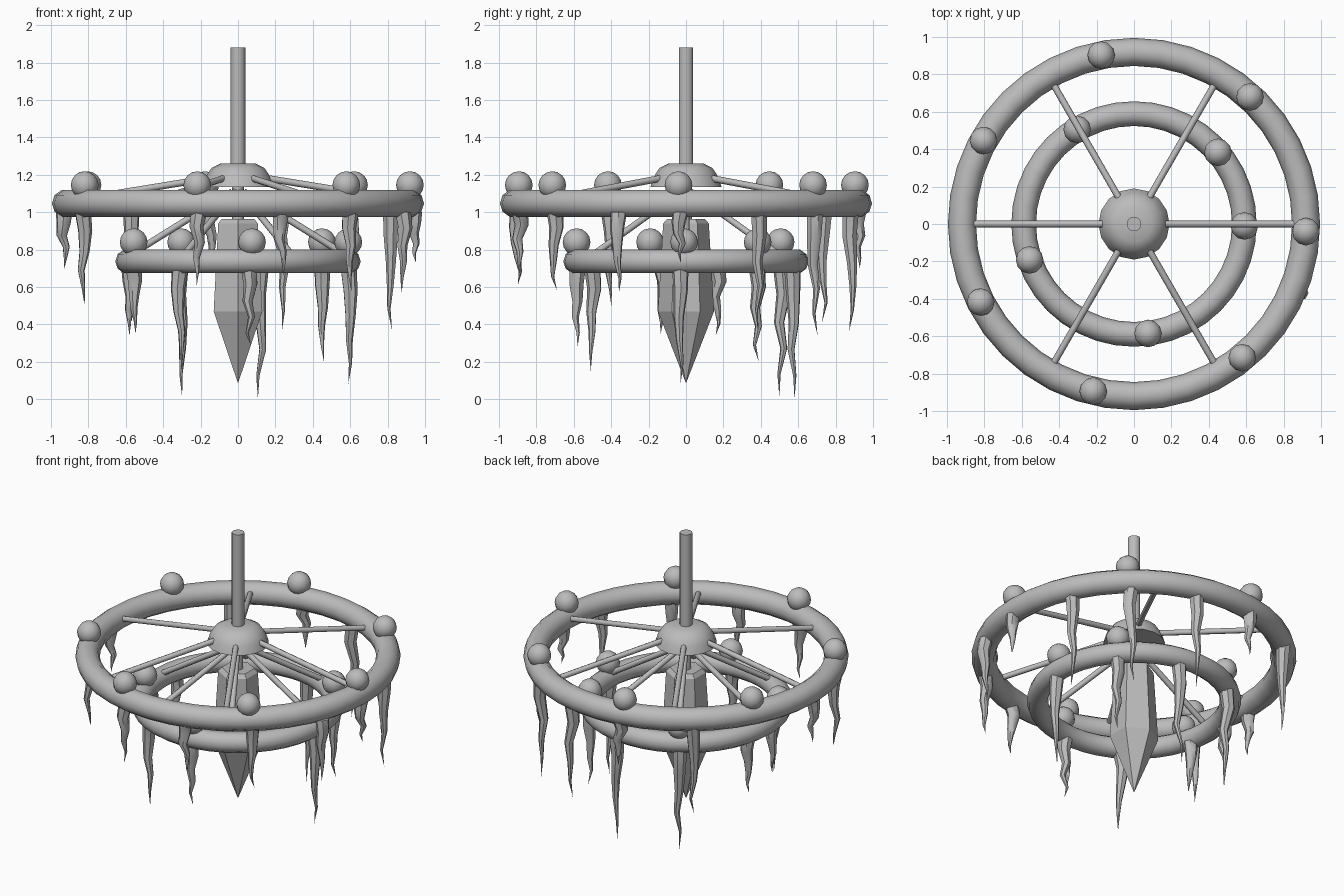
import bpy, bmesh, math, random
from mathutils import Vector

if "Cube" in bpy.data.objects:
    bpy.data.objects.remove(bpy.data.objects["Cube"])

random.seed(4)
grey = bpy.data.materials.new("frosted_grey")
grey.diffuse_color = (0.5, 0.5, 0.5, 1)
grey.use_nodes = True
grey.node_tree.nodes["Principled BSDF"].inputs["Base Color"].default_value = grey.diffuse_color


def finish(ob, name, smooth=None):
    ob.name = name
    ob.data.materials.append(grey)
    if smooth:
        bpy.ops.object.select_all(action='DESELECT')
        ob.select_set(True)
        bpy.context.view_layer.objects.active = ob
        bpy.ops.object.shade_smooth_by_angle(angle=math.radians(smooth))
    return ob


def loft(name, rings, sides, turn=0.0, smooth=None):
    """Skin of round sections given as (x, y, z, radius); radius 0 makes a point."""
    bm = bmesh.new()
    loops = []
    for x, y, z, r in rings:
        if r == 0:
            loops.append([bm.verts.new((x, y, z))] * sides)
        else:
            loops.append([bm.verts.new((x + r * math.cos(turn + math.tau * i / sides),
                                        y + r * math.sin(turn + math.tau * i / sides), z))
                          for i in range(sides)])
    for a, b in zip(loops, loops[1:]):
        for i in range(sides):
            j = (i + 1) % sides
            quad = list(dict.fromkeys((a[i], a[j], b[j], b[i])))
            bm.faces.new(quad)
    for end in (loops[0], loops[-1]):
        if end[0] is not end[1]:
            bm.faces.new(end)
    bmesh.ops.recalc_face_normals(bm, faces=bm.faces)
    me = bpy.data.meshes.new(name)
    bm.to_mesh(me)
    bm.free()
    ob = bpy.data.objects.new(name, me)
    bpy.context.collection.objects.link(ob)
    return finish(ob, name, smooth)


def ring(name, z, major, minor):
    bpy.ops.mesh.primitive_torus_add(major_radius=major, minor_radius=minor, location=(0, 0, z),
                                     major_segments=40, minor_segments=10)
    finish(bpy.context.object, name, 50)


def bar(name, p, q, r):
    p, q = Vector(p), Vector(q)
    bpy.ops.mesh.primitive_cylinder_add(vertices=8, radius=r, depth=(q - p).length, location=(p + q) / 2)
    ob = bpy.context.object
    ob.rotation_euler = (q - p).to_track_quat('Z', 'Y').to_euler()
    finish(ob, name, 50)


def balls(name, angles, major, z):
    for a in angles:
        a = math.radians(a)
        bpy.ops.mesh.primitive_uv_sphere_add(segments=12, ring_count=8, radius=0.074,
                                             location=(major * math.cos(a), major * math.sin(a), z))
        finish(bpy.context.object, name, 60)


def icicle(name, x, y, top, tip):
    rings = []
    for t, r in ((0, .045), (.2, .039), (.42, .028), (.62, .019), (.82, .009), (1, 0)):
        w = 0.014 if t else 0
        rings.append((x + random.uniform(-w, w), y + random.uniform(-w, w), top + (tip - top) * t, r))
    loft(name, rings, 7, random.random(), 50)


# rings
ring("outer_ring", 1.047, 0.92, 0.075)
ring("inner_ring", 0.737, 0.59, 0.066)

# hanging rod, hub and crystal
loft("hanging_rod", [(0, 0, 1.20, .039), (0, 0, 1.88, .039)], 14, 0, 50)
loft("crystal_stem", [(0, 0, 0.95, .032), (0, 0, 1.2, .032)], 12, 0, 50)
loft("hub", [(0, 0, 1.135, .19), (0, 0, 1.19, .172), (0, 0, 1.235, .143), (0, 0, 1.26, .095)], 16, 0, 50)
loft("crystal", [(0, 0, .965, .10), (0, 0, .94, .122), (0, 0, .47, .15), (0, 0, .085, 0)], 6, math.pi / 6)

# six spokes to each ring
for i in range(6):
    c, s = math.cos(i * math.pi / 3), math.sin(i * math.pi / 3)
    bar("upper_spoke", (.10 * c, .10 * s, 1.19), (.87 * c, .87 * s, 1.065), .018)
    bar("lower_spoke", (.03 * c, .03 * s, 1.11), (.57 * c, .57 * s, .775), .018)

# balls sitting on the rings
balls("outer_ball", (-2.5, 47.6, 101, 151, 207, 256.3, 309), 0.92, 1.145)
balls("inner_ball", (-1, 40.5, 121, 199, 277.3), 0.59, 0.84)

# icicles: x, y, tip height
for x, y, tip in ((-.93, -.02, .70), (-.83, -.41, .50), (.94, -.03, .73), (.82, .39, .37),
                  (.88, -.36, .57), (.60, -.70, .58), (.24, .88, .36), (.60, .69, .34),
                  (-.21, -.90, .61), (-.57, .74, .41), (.23, -.89, .66), (-.15, .92, .70)):
    icicle("outer_icicle", x, y, 1.0, tip)
for x, y, tip in ((-.31, .51, .01), (.12, .57, .0), (.59, -.03, .08), (.45, .38, .20), (.06, -.58, .28),
                  (-.31, -.50, .15), (-.58, .17, .34), (-.56, -.13, .35)):
    icicle("inner_icicle", x, y, 0.70, tip)
